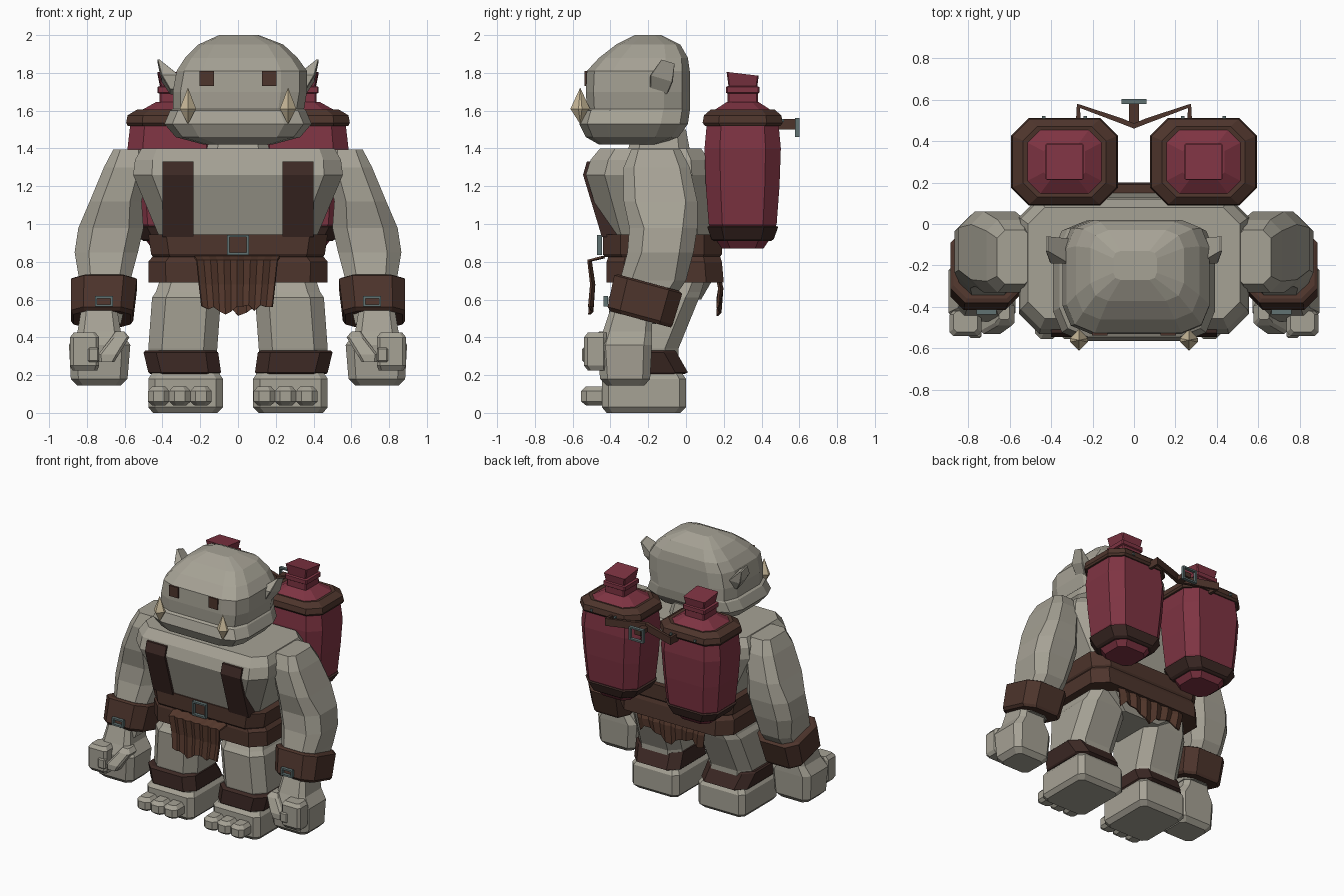
import bpy, bmesh, math, random
from mathutils import Vector

random.seed(4)
old = bpy.data.objects.get("Cube")
if old:
    bpy.data.objects.remove(old, do_unlink=True)


def material(name, r, g, b):
    m = bpy.data.materials.new(name)
    m.use_nodes = True
    m.diffuse_color = (r, g, b, 1)
    m.node_tree.nodes["Principled BSDF"].inputs["Base Color"].default_value = (r, g, b, 1)
    return m


SKIN = material("grey_skin", .38, .36, .30)
RED = material("burgundy", .21, .034, .055)
LEATHER = material("brown_leather", .075, .035, .025)
DARK = material("dark_leather", .046, .022, .018)
CLOTH = material("brown_cloth", .095, .042, .027)
BONE = material("bone", .60, .50, .33)
METAL = material("dull_metal", .12, .17, .17)
SIDES = (("left", 1), ("right", -1))


def finish(bm, name, mat):
    bmesh.ops.recalc_face_normals(bm, faces=bm.faces)
    me = bpy.data.meshes.new(name)
    bm.to_mesh(me)
    bm.free()
    me.materials.append(mat)
    ob = bpy.data.objects.new(name, me)
    bpy.context.collection.objects.link(ob)
    return ob


def loft(name, mat, rings, k=.35, steps=1, s=1, dx=0, slope=0):
    """Stack rounded rectangles given as (z, x0, x1, y0, y1)."""
    bm = bmesh.new()
    prev = first = None
    for z, x0, x1, y0, y1 in rings:
        cx, cy, hx, hy = (x0 + x1) / 2, (y0 + y1) / 2, (x1 - x0) / 2, (y1 - y0) / 2
        c = k * min(hx, hy)
        loop = []
        for q, (sx, sy) in enumerate(((1, 1), (-1, 1), (-1, -1), (1, -1))):
            for i in range(steps + 1):
                a = math.pi / 2 * (q + i / steps)
                x = cx + sx * (hx - c) + c * math.cos(a)
                y = cy + sy * (hy - c) + c * math.sin(a)
                loop.append(bm.verts.new((s * x + dx, y, z + slope * (y - cy))))
        n = len(loop)
        if prev:
            for i in range(n):
                bm.faces.new((prev[i], prev[(i + 1) % n], loop[(i + 1) % n], loop[i]))
        else:
            first = loop
        prev = loop
    bm.faces.new(first)
    bm.faces.new(prev)
    return finish(bm, name, mat)


def block(name, mat, x0, x1, y0, y1, z0, z1, bevel=0.0):
    bm = bmesh.new()
    bmesh.ops.create_cube(bm, size=1)
    for v in bm.verts:
        v.co = Vector(((x0 + x1) / 2 + v.co.x * (x1 - x0), (y0 + y1) / 2 + v.co.y * (y1 - y0),
                       (z0 + z1) / 2 + v.co.z * (z1 - z0)))
    if bevel:
        bmesh.ops.bevel(bm, geom=bm.edges[:], offset=bevel, segments=1, affect='EDGES')
    return finish(bm, name, mat)


def buckle(name, x, y, z, hx, hz, t=.012):
    """Square frame of four bars facing along y."""
    for tag, a, b, c, d in (("top", -hx, hx, hz - t, hz), ("bottom", -hx, hx, -hz, t - hz),
                            ("side_a", -hx, t - hx, -hz, hz), ("side_b", hx - t, hx, -hz, hz)):
        block(f"{name}_{tag}", METAL, x + a, x + b, y - .012, y + .012, z + c, z + d)


def ragged_cloth(name, x0, x1, rows, columns=12, jag=.07):
    """Hanging cloth; rows are (y, z), the last one is torn."""
    bm = bmesh.new()
    grid = []
    for r, (y, z) in enumerate(rows):
        last = r == len(rows) - 1
        row = []
        for i in range(columns + 1):
            t = i / columns
            x = x0 + (x1 - x0) * (t + (.5 - t) * .06 * r)
            drop = random.uniform(0, jag) + .1 * abs(t - .5) if last else 0
            row.append(bm.verts.new((x, y + (.008 if i % 2 else -.008), z + drop)))
        grid.append(row)
    for a, b in zip(grid, grid[1:]):
        for i in range(columns):
            bm.faces.new((a[i], a[i + 1], b[i + 1], b[i]))
    ob = finish(bm, name, CLOTH)
    ob.modifiers.new("thickness", 'SOLIDIFY').thickness = .012


# Head, neck and face
loft("head", SKIN, [
    (1.42, -.18, .18, -.46, -.15), (1.46, -.33, .33, -.53, -.04), (1.53, -.39, .39, -.565, .01),
    (1.60, -.36, .36, -.545, .02), (1.61, -.345, .35, -.525, .02), (1.70, -.345, .365, -.53, .02),
    (1.81, -.325, .365, -.525, .02), (1.88, -.28, .315, -.46, .01), (1.95, -.21, .24, -.37, -.03),
    (2.0, -.10, .11, -.27, -.13)], k=.5, steps=2)
loft("neck", SKIN, [(1.34, -.18, .18, -.32, .03), (1.50, -.14, .14, -.28, .0)])
for side, s in SIDES:
    block(side + "_eye", LEATHER, s * .165 - .038, s * .165 + .038, -.538, -.50, 1.73, 1.81)
    loft(side + "_tusk", BONE, [(1.53, .264, .266, -.561, -.559), (1.61, .222, .308, -.612, -.508),
                                (1.72, .264, .266, -.561, -.559)], k=1, s=s)
    loft(side + "_ear", SKIN, [(1.70, .30, .36, -.19, -.10), (1.77, .31, .405, -.19, -.07),
                               (1.86, .415, .425, -.13, -.06)], k=.1, s=s, slope=-.3)

# Torso, belts and chest straps
loft("torso", SKIN, [
    (.60, -.20, .20, -.28, .08), (.72, -.40, .40, -.38, .15), (.94, -.42, .42, -.43, .15),
    (1.26, -.555, .555, -.53, .13), (1.34, -.545, .545, -.505, .12), (1.40, -.51, .51, -.455, .08)], k=.3)
loft("belt", LEATHER, [(.825, -.45, .45, -.43, .18), (.84, -.46, .46, -.44, .19),
                       (.945, -.475, .475, -.44, .19)], k=.3)
loft("waist_band", LEATHER, [(.69, -.475, .475, -.42, .20), (.80, -.475, .475, -.42, .19),
                             (.83, -.45, .45, -.41, .18)], k=.3)
buckle("belt_buckle", 0, -.458, .89, .058, .053)
for side, s in SIDES:
    loft(side + "_chest_strap", DARK, [(.93, .235, .40, -.445, -.36), (1.26, .235, .40, -.545, -.46),
                                       (1.33, .235, .40, -.525, -.45)], k=0, s=s)
ragged_cloth("front_loincloth", -.23, .22, [(-.44, .83), (-.515, .81), (-.50, .68), (-.51, .50)])
ragged_cloth("back_loincloth", -.30, .30, [(.17, .75), (.19, .66), (.18, .50)])

# Arms, wrist cuffs and fists
for side, s in SIDES:
    loft(side + "_arm", SKIN, [
        (.47, .62, .83, -.40, -.16), (.70, .57, .84, -.35, .0), (.85, .53, .865, -.31, .04),
        (.98, .50, .845, -.30, .06), (1.12, .51, .785, -.33, .06), (1.30, .47, .71, -.33, .02),
        (1.395, .49, .66, -.29, -.03)], k=.45, s=s)
    loft(side + "_wrist_cuff", LEATHER, [
        (.495, .57, .87, -.40, -.08), (.515, .555, .885, -.415, -.07), (.68, .535, .885, -.38, -.02),
        (.69, .55, .87, -.36, -.04)], k=.4, s=s, slope=-.27)
    buckle(side + "_cuff_buckle", s * .71, -.425, .59, .048, .028)
    loft(side + "_fist", SKIN, [
        (.145, .62, .85, -.42, -.22), (.18, .585, .885, -.455, -.19), (.36, .57, .895, -.47, -.18),
        (.43, .62, .85, -.44, -.18), (.55, .64, .83, -.40, -.18)], k=.3, s=s)
    loft(side + "_fingers", SKIN, [(.225, .745, .875, -.52, -.42), (.25, .735, .89, -.54, -.42),
                                   (.40, .735, .89, -.54, -.42), (.425, .755, .87, -.52, -.42)], k=.3, s=s)
    block(side + "_finger_tip", SKIN, s * .765 - .03, s * .765 + .03, -.55, -.48, .27, .345, .008)
    loft(side + "_thumb", SKIN, [(.27, .655, .735, -.53, -.43), (.31, .63, .74, -.53, -.43),
                                 (.40, .575, .67, -.49, -.38), (.43, .60, .65, -.46, -.38)], k=.3, s=s)

# Legs, ankle cuffs, feet and toes
for side, s in SIDES:
    loft(side + "_leg", SKIN, [
        (.20, .12, .45, -.38, -.04), (.34, .11, .475, -.40, -.04), (.61, .09, .455, -.41, .07),
        (.64, .10, .435, -.39, .08), (.80, .10, .38, -.30, .13)], k=.4, s=s)
    loft(side + "_ankle_cuff", DARK, [
        (.205, .10, .465, -.42, -.01), (.215, .09, .475, -.435, .01), (.32, .105, .50, -.43, -.05),
        (.33, .12, .49, -.41, -.06)], k=.35, s=s)
    loft(side + "_foot", SKIN, [
        (0, .11, .45, -.42, -.03), (.03, .08, .475, -.445, .0), (.18, .08, .475, -.445, .0),
        (.21, .10, .455, -.42, -.02)], k=.18, s=s)
    for i in range(3):
        x = s * .28 - .14 + i * .112
        loft(f"{side}_toe_{i + 1}", SKIN, [
            (.04, -.035, .035, -.53, -.38), (.06, -.057, .057, -.555, -.38),
            (.115, -.057, .057, -.555, -.38), (.14, -.035, .035, -.53, -.38)], k=.5, dx=x)


# Flasks carried on the back
def centred(rings):
    return [(z, -hx, hx, .30 - hy, .30 + hy) for z, hx, hy in rings]


for side, s in SIDES:
    dx = s * .335
    loft(side + "_flask", RED, centred([
        (.87, .12, .11), (.93, .165, .15), (1.0, .215, .18), (1.20, .235, .195), (1.40, .25, .202),
        (1.53, .235, .19), (1.60, .18, .155), (1.645, .10, .085)]), k=.4, dx=dx)
    loft(side + "_flask_rim", LEATHER, centred([
        (1.52, .25, .20), (1.535, .257, .212), (1.575, .25, .205), (1.605, .20, .17),
        (1.60, .17, .14)]), k=.4, dx=dx)
    loft(side + "_flask_lower_band", DARK, centred([
        (.91, .165, .15), (.92, .18, .165), (.985, .222, .188), (.99, .21, .175)]), k=.4, dx=dx)
    loft(side + "_flask_neck", RED, centred([
        (1.63, .08, .08), (1.69, .08, .08), (1.695, .092, .088), (1.725, .092, .088),
        (1.73, .078, .078)]), k=.08, dx=dx)
    loft(side + "_flask_cap", RED, centred([(1.72, .075, .075), (1.795, .09, .085)]),
         k=.08, dx=dx, slope=-.12)
    for i in (-1, 1):
        block(f"{side}_rim_stud_{i + 2}", METAL, dx + i * .1 - .008, dx + i * .1 + .008,
              .50, .52, 1.54, 1.556)

# Strap that ties the flasks together, with its clasp
path = [(-.28, .49), (-.275, .58), (-.06, .51), (0, .485), (.06, .51), (.275, .58), (.28, .49)]
bm = bmesh.new()
cols = [[bm.verts.new((x, y, z)) for z in (1.50, 1.555)] for x, y in path]
for a, b in zip(cols, cols[1:]):
    bm.faces.new((a[0], b[0], b[1], a[1]))
strap = finish(bm, "flask_strap", LEATHER)
strap.modifiers.new("thickness", 'SOLIDIFY').thickness = .025
buckle("strap_clasp", 0, .59, 1.51, .06, .05)
block("clasp_loop", LEATHER, -.025, .025, .48, .58, 1.50, 1.535)
